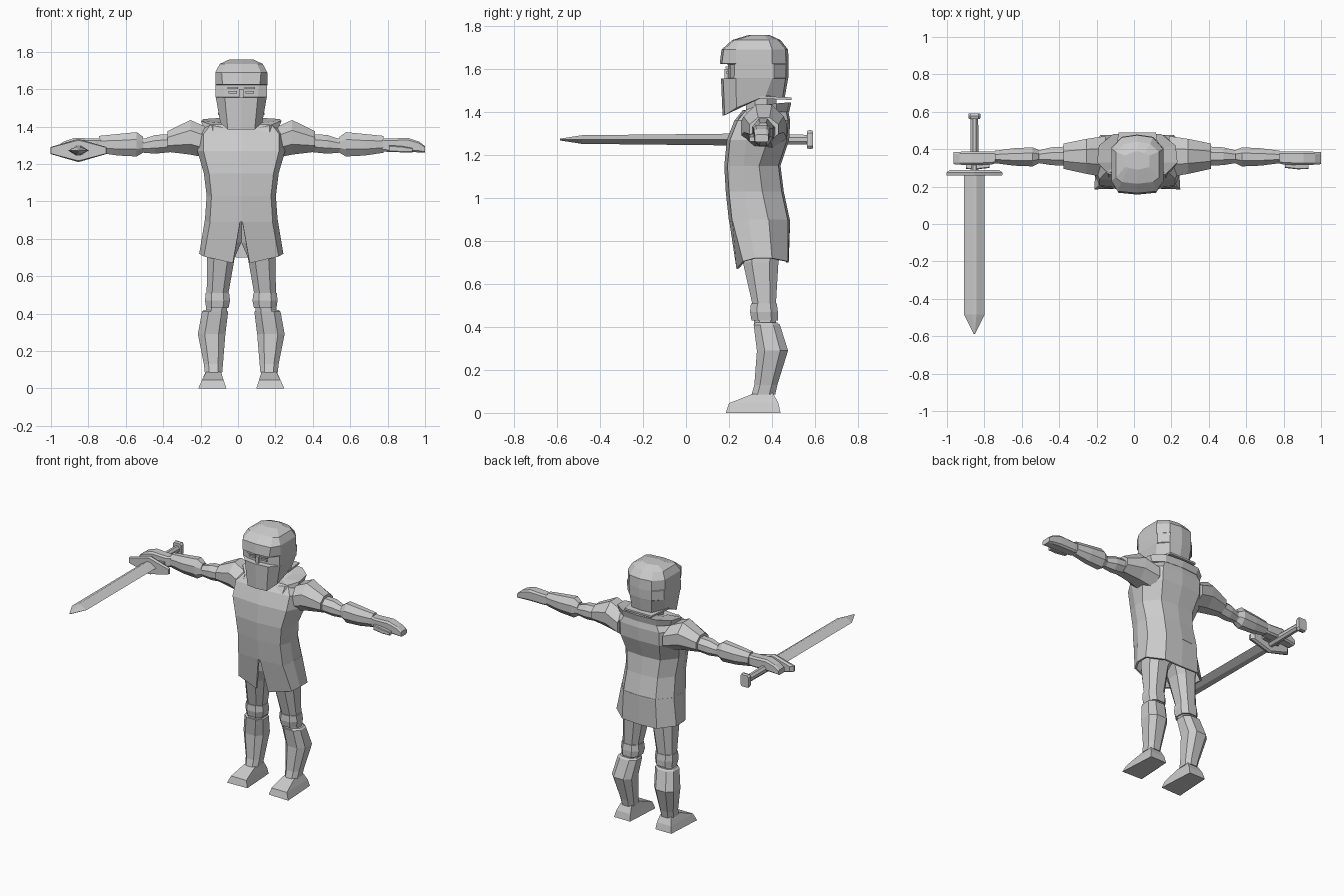
import bpy, bmesh
from mathutils import Vector

CX = 0.0175   # body centre line
AY = 0.36     # arm depth line
steel = bpy.data.materials.new("plain_grey")
steel.diffuse_color = (0.6, 0.6, 0.6, 1)


def loft(name, rings, closed=True, thick=0):
    """Skin a list of equal-length point rings; cap the ends when closed."""
    bm = bmesh.new()
    rows = [[bm.verts.new(p) for p in r] for r in rings]
    n = len(rows[0])
    for a, b in zip(rows, rows[1:]):
        for i in range(n if closed else n - 1):
            j = (i + 1) % n
            bm.faces.new((a[i], a[j], b[j], b[i]))
    if closed and not thick:
        bm.faces.new(rows[0])
        bm.faces.new(rows[-1])
    bmesh.ops.recalc_face_normals(bm, faces=bm.faces)
    me = bpy.data.meshes.new(name)
    bm.to_mesh(me)
    bm.free()
    me.materials.append(steel)
    ob = bpy.data.objects.new(name, me)
    bpy.context.collection.objects.link(ob)
    if thick:
        mod = ob.modifiers.new("thickness", 'SOLIDIFY')
        mod.thickness = thick
        mod.offset = -1
    return ob


def oct_ring(u0, u1, v0, v1, c=0.3):
    """Chamfered rectangle in two axes."""
    a, b = (u1 - u0) * c, (v1 - v0) * c
    return [(u0 + a, v0), (u1 - a, v0), (u1, v0 + b), (u1, v1 - b),
            (u1 - a, v1), (u0 + a, v1), (u0, v1 - b), (u0, v0 + b)]


def sym(half):
    """Full ring about the centre line from front-centre to back-centre half."""
    full = half + [(-x, y, z) for x, y, z in half[-2:0:-1]]
    return [(CX + x, y, z) for x, y, z in full]


def box(name, x0, x1, y0, y1, z0, z1):
    return loft(name, [[(x0, y0, z), (x1, y0, z), (x1, y1, z), (x0, y1, z)] for z in (z0, z1)])


# tunic: z, half width, front, back
torso = []
for z, w, f, b in [(0.89, .195, .20, .485), (1.03, .185, .185, .455), (1.15, .20, .178, .44),
                   (1.27, .235, .19, .48), (1.36, .235, .225, .485), (1.41, .19, .265, .475)]:
    torso.append(sym([(0, f, z), (w * .86, f + .015, z), (w, f + .09, z),
                      (w, b - .1, z), (w * .62, b - .01, z), (0, b, z)]))
loft("tunic", torso)

# skirt, open at the front
top = [(.005, .20, .90), (.165, .215, .90), (.195, .29, .90), (.195, .385, .90), (.12, .475, .90), (0, .485, .90)]
low = [(.045, .235, .67), (.20, .265, .705), (.225, .32, .72), (.225, .40, .72), (.13, .475, .705), (0, .478, .70)]
loft("skirt", [[(CX + x, y, z) for x, y, z in h + [(-a, b, c) for a, b, c in h[-2::-1]]]
               for h in (low, top)], closed=False, thick=.012)

# upturned collar and neck
loft("collar", [
    sym([(0, .225, 1.34), (.15, .24, 1.365), (.20, .32, 1.39), (.19, .42, 1.40), (.12, .47, 1.40), (0, .48, 1.40)]),
    sym([(0, .25, 1.375), (.15, .265, 1.405), (.215, .33, 1.43), (.205, .42, 1.44), (.13, .48, 1.445), (0, .49, 1.445)]),
    sym([(0, .28, 1.39), (.08, .29, 1.40), (.11, .33, 1.42), (.11, .40, 1.43), (.07, .43, 1.435), (0, .44, 1.435)])])
loft("neck", [[(CX + x, y, z) for x, y in oct_ring(-.075, .075, .28, .42)] for z in (1.36, 1.5)])

# helmet rows: z, eye-line front, corner half width, side half width, back
helm = [sym([(0, .17, 1.385), (.072, .18, 1.385), (.112, .235, 1.42),
             (.12, .37, 1.475), (.075, .45, 1.47), (0, .46, 1.47)])]
for z, f, a, w, b in [(1.555, .163, .088, .136, .475), (1.558, .195, .088, .137, .476),
                      (1.622, .195, .095, .139, .478), (1.625, .157, .10, .139, .478),
                      (1.69, .165, .105, .139, .475), (1.735, .215, .085, .115, .44),
                      (1.758, .29, .045, .065, .39)]:
    e = (b - f) * .24
    helm.append(sym([(0, f, z), (a, f + .01, z), (w, .157 + e if f < .21 else f + e * .6, z),
                     (w, b - e, z), (w * .6, b - .012, z), (0, b, z)]))
loft("helmet", helm)
# neck guard flaring from the back of the helmet
loft("neck_guard", [[(CX + s * w, y, z) for s, y, z in
                     ((-1, .34, 1.475 - d), (1, .34, 1.475 - d), (.8, .49, 1.468 - d), (-.8, .49, 1.468 - d))]
                    for d, w in ((.012, .125), (0, .125))])

# eyes in the slit, with brow and nose
for s, side in ((1, "left"), (-1, "right")):
    x = CX + s * .045
    box(side + "_eye", x - .022, x + .022, .188, .198, 1.578, 1.59)
    box(side + "_brow", x - .028, x + .028, .183, .2, 1.602, 1.612)
box("nose", CX - .012, CX + .012, .178, .2, 1.55, 1.60)


# arm sections run along x: offset, y0, y1, z0, z1
def arm_part(name, s, rows, c=.3):
    loft(name, [[(CX + s * x, y, z) for y, z in oct_ring(*r, c)] for x, *r in rows])


def leg_part(name, s, rows, c=.25):
    loft(name, [[(CX + s * x, y, z) for x, y in oct_ring(*r, c)] for z, *r in rows])


for s, side in ((1, "left"), (-1, "right")):
    arm_part(side + "_shoulder_pad", s, [(.17, .25, .47, 1.23, 1.39), (.272, .268, .455, 1.25, 1.435),
                                         (.395, .295, .43, 1.265, 1.375)])
    arm_part(side + "_upper_arm", s, [(.36, .31, .415, 1.265, 1.36), (.46, .315, .41, 1.255, 1.355),
                                      (.52, .325, .395, 1.26, 1.335), (.57, .32, .4, 1.26, 1.335)])
    arm_part(side + "_bracer", s, [(.525, .325, .395, 1.26, 1.345), (.56, .308, .41, 1.24, 1.37),
                                   (.66, .312, .405, 1.245, 1.36), (.76, .325, .392, 1.26, 1.35)])
    arm_part(side + "_hand", s, [(.74, .33, .385, 1.27, 1.34), (.78, .318, .388, 1.265, 1.335),
                                 (.89, .315, .388, 1.265, 1.34), (.95, .317, .386, 1.262, 1.32),
                                 (.9825, .32, .384, 1.26, 1.295)], .15)
    arm_part(side + "_thumb", s, [(.79, .30, .33, 1.265, 1.30), (.86, .292, .32, 1.262, 1.295),
                                  (.915, .295, .318, 1.262, 1.285)], .15)
    # leg sections run along z: height, x0, x1, y0, y1
    leg_part(side + "_thigh", s, [(.89, .0, .17, .25, .46), (.78, .0, .178, .255, .45), (.70, .035, .183, .265, .43),
                                  (.50, .07, .185, .31, .418), (.38, .08, .19, .32, .42)])
    leg_part(side + "_knee_band", s, [(.43, .068, .188, .305, .428), (.47, .06, .194, .298, .428),
                                      (.51, .065, .19, .302, .422)])
    leg_part(side + "_greave", s, [(.085, .102, .195, .305, .415), (.13, .098, .2, .318, .425),
                                   (.29, .085, .232, .33, .475), (.41, .07, .21, .315, .437), (.42, .08, .2, .325, .425)])
    # foot as wedge with narrower upper
    loft(side + "_foot", [[(CX + s * x, y, z) for x, y, z in r] for r in (
        [(.08, .19, 0), (.23, .185, 0), (.215, .44, 0), (.095, .44, 0)],
        [(.095, .20, .045), (.21, .20, .045), (.205, .43, .045), (.10, .43, .045)],
        [(.108, .31, .088), (.188, .31, .088), (.188, .405, .092), (.108, .405, .092)])])

# sword held in the right hand, along y
SX, SZ = -.853, 1.272


def sword_part(name, shape, rows):
    loft(name, [[(SX + x * w, y, SZ + z * h) for x, z in shape] for y, w, h in rows])


hexagon = [(-1, 0), (-.2, -1), (.2, -1), (1, 0), (.2, 1), (-.2, 1)]
sword_part("blade", hexagon, [(-.587, .004, .004), (-.485, .055, .02), (.265, .055, .028)])
guard = [(-1, -.3), (0, -1), (1, -.3), (1, .3), (0, 1), (-1, .3)]
sword_part("guard", guard, [(.258, .148, .055), (.275, .15, .062), (.29, .13, .055)])
sword_part("grip", oct_ring(-1, 1, -1, 1), [(.28, .022, .026), (.57, .02, .022)])
sword_part("pommel", oct_ring(-1, 1, -1, 1, .15), [(.562, .03, .04), (.578, .033, .045), (.592, .03, .04)])
